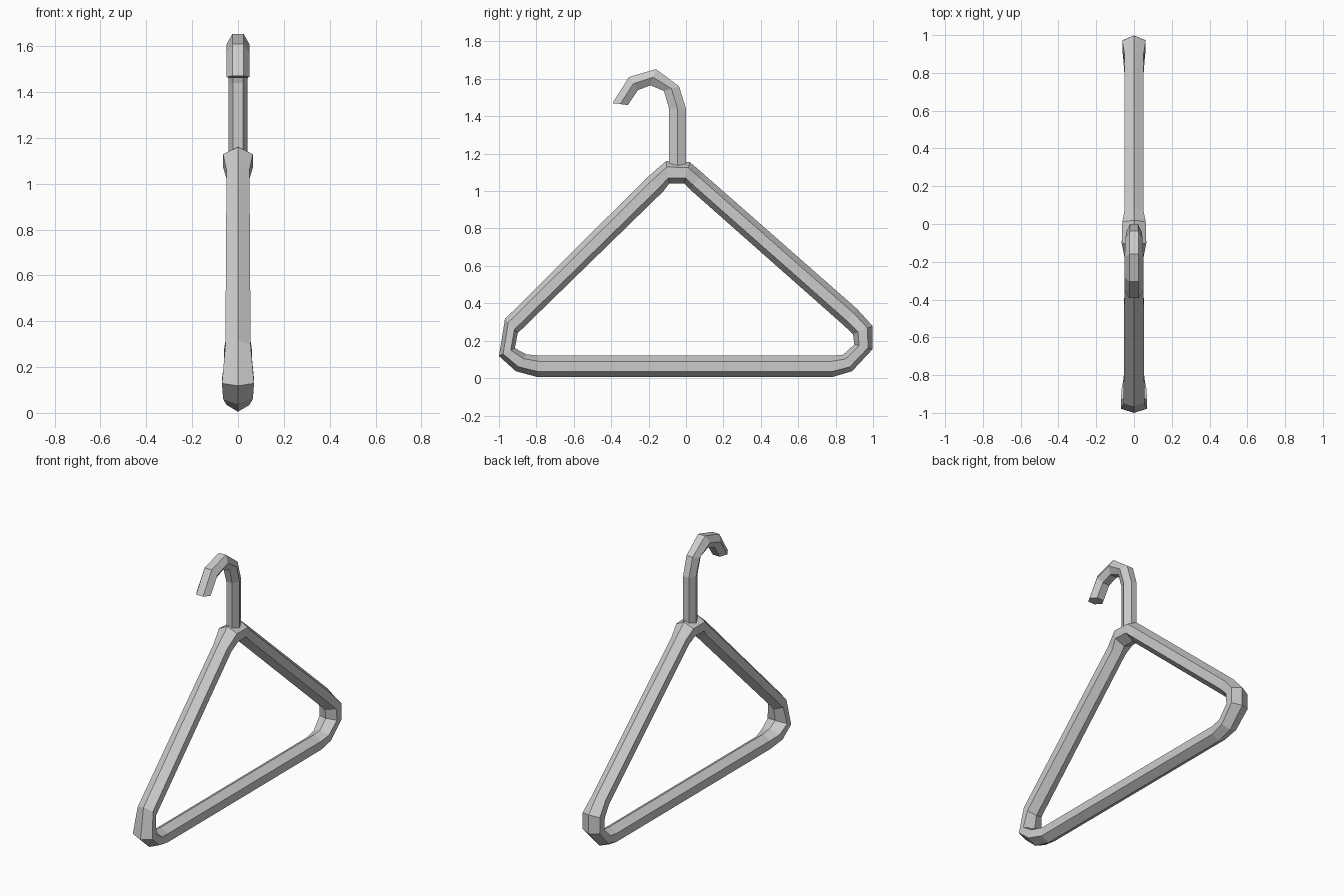
import bpy, bmesh
from mathutils import Vector

if "Cube" in bpy.data.objects:
    bpy.data.objects.remove(bpy.data.objects["Cube"])


def sweep(name, stations, section, closed):
    """Loft a section through (outer y, outer z, inner y, inner z, half width) stations.
    Section points are (x factor, fraction from outer to inner)."""
    bm = bmesh.new()
    rings = []
    for oy, oz, iy, iz, w in stations:
        outer, inner = Vector((0, oy, oz)), Vector((0, iy, iz))
        ring = []
        for fx, t in section:
            p = outer.lerp(inner, t)
            p.x = fx * w
            ring.append(bm.verts.new(p))
        rings.append(ring)
    n = len(section)
    pairs = list(zip(rings, rings[1:]))
    if closed:
        pairs.append((rings[-1], rings[0]))
    else:
        bm.faces.new(rings[0])
        bm.faces.new(rings[-1])
    for a, b in pairs:
        for i in range(n):
            j = (i + 1) % n
            bm.faces.new((a[i], a[j], b[j], b[i]))
    bmesh.ops.recalc_face_normals(bm, faces=bm.faces)
    mesh = bpy.data.meshes.new(name)
    bm.to_mesh(mesh)
    bm.free()
    obj = bpy.data.objects.new(name, mesh)
    bpy.context.collection.objects.link(obj)
    return obj


# Hexagon with ridges on the outer and inner rim
ridged = [(0, 0), (1, .26), (1, .74), (0, 1), (-1, .74), (-1, .26)]
# Hexagon with flats on the outer and inner rim
flat = [(.5, 0), (1, .5), (.5, 1), (-.5, 1), (-1, .5), (-.5, 0)]

# Triangular frame, running from the apex round the left corner, bar and right corner
sweep("hanger_frame", [
    (-.107, 1.16, -.09, 1.04, .065),
    (-.20, 1.08, -.12, 1.00, .05),
    (-.968, .316, -.90, .24, .055),
    (-1.0, .118, -.915, .16, .07),
    (-.91, .037, -.855, .128, .065),
    (-.79, .005, -.79, .12, .05),
    (.78, .005, .78, .12, .05),
    (.888, .037, .84, .125, .055),
    (.998, .155, .90, .18, .062),
    (.998, .278, .893, .235, .062),
    (.915, .37, .84, .285, .05),
    (.09, 1.095, .02, 1.01, .05),
    (.02, 1.155, -.01, 1.04, .062),
], ridged, True)

# Stem and curved hook
sweep("hook", [
    (0, 1.09, -.09, 1.09, .042),
    (0, 1.44, -.09, 1.44, .042),
    (-.037, 1.56, -.118, 1.535, .045),
    (-.16, 1.652, -.19, 1.565, .05),
    (-.305, 1.61, -.257, 1.54, .05),
    (-.393, 1.47, -.31, 1.46, .05),
], flat, False)
